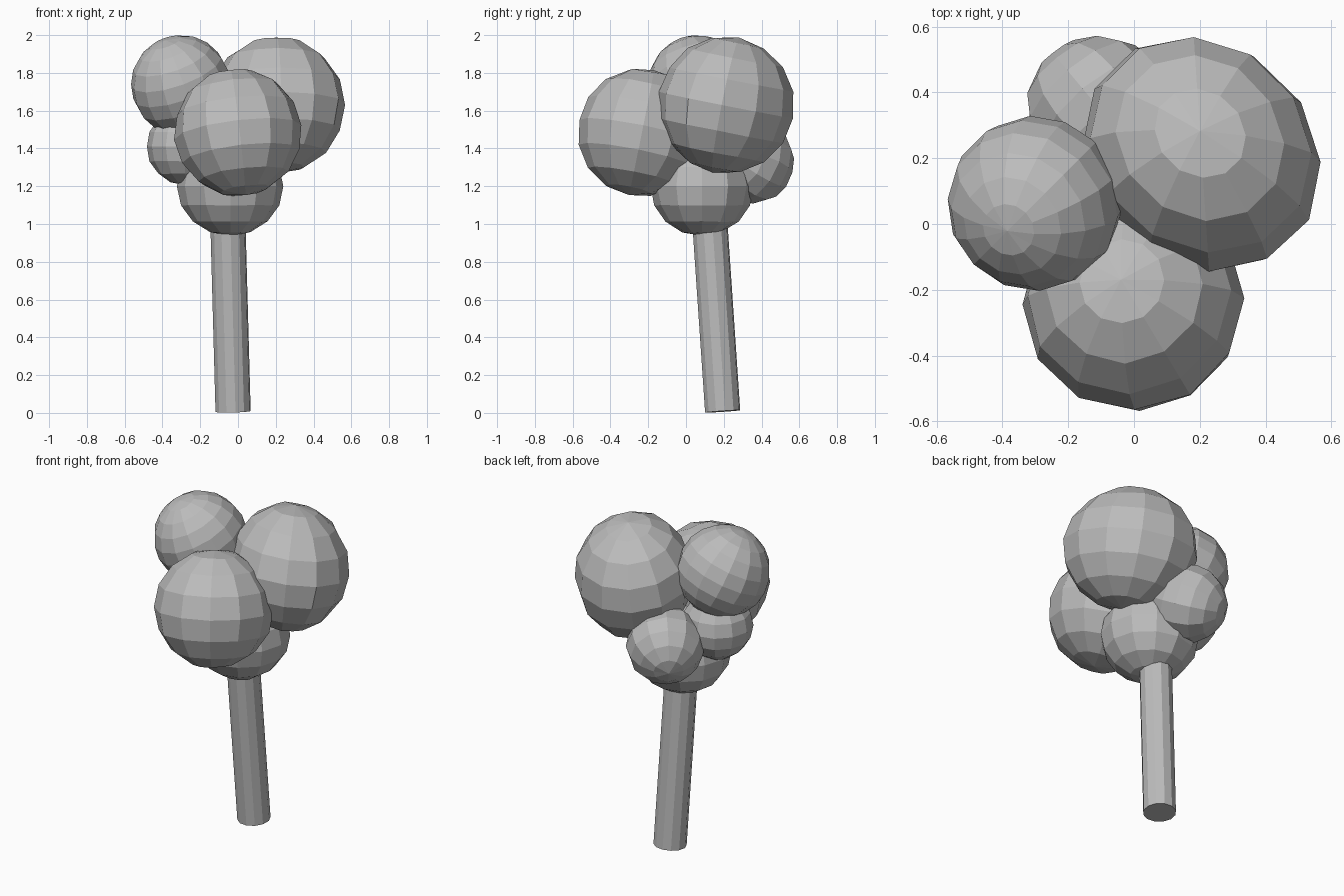
import bpy, bmesh, math, random
from mathutils import Vector, Matrix

random.seed(4)
cube = bpy.data.objects.get("Cube")
if cube:
    bpy.data.objects.remove(cube, do_unlink=True)

# One plain grey for the whole tree
grey = bpy.data.materials.new("plain_grey")
grey.use_nodes = True
color = (0.5, 0.5, 0.5, 1)
grey.diffuse_color = color
grey.node_tree.nodes["Principled BSDF"].inputs["Base Color"].default_value = color


def finish(name, bm):
    mesh = bpy.data.meshes.new(name)
    bm.to_mesh(mesh)
    bm.free()
    mesh.materials.append(grey)
    obj = bpy.data.objects.new(name, mesh)
    bpy.context.collection.objects.link(obj)
    return obj


def aim(direction):
    """Rotation that turns the z axis to the given direction."""
    return Vector(direction).to_track_quat('Z', 'Y').to_matrix().to_4x4()


def foliage(name, center, radii, pole, segments=12, rings=8, rough=0.02, heading=0):
    """Faceted ball: pole tilted, stretched along its heading, vertices pressed in."""
    bm = bmesh.new()
    bmesh.ops.create_uvsphere(bm, u_segments=segments, v_segments=rings, radius=1)
    for v in bm.verts:
        v.co *= 1 - random.uniform(0, rough)
    stretch = Matrix.Rotation(math.radians(heading), 4, 'Z') @ Matrix.Diagonal((*radii, 1))
    bmesh.ops.transform(bm, matrix=Matrix.Translation(center) @ stretch @ aim(pole),
                        verts=bm.verts)
    return finish(name, bm)


# Leaning trunk, its top hidden in the foliage
base, top = Vector((-0.026, 0.194, 0.008)), Vector((-0.056, 0.12, 1.1))
bm = bmesh.new()
bmesh.ops.create_cone(bm, cap_ends=True, segments=12, radius1=0.094,
                      radius2=0.094, depth=(top - base).length)
bmesh.ops.transform(bm, matrix=Matrix.Translation((base + top) / 2) @ aim(top - base),
                    verts=bm.verts)
finish("trunk", bm)

# Foliage balls: name, center, radii, pole direction
foliage("large_foliage", (0.205, 0.212, 1.63), (0.342, 0.39, 0.365), (0.14, 0.14, 1), heading=45)
foliage("front_foliage", (0, -0.235, 1.485), (0.342, 0.342, 0.342), (-0.12, 0.2, 1))
foliage("top_foliage", (-0.302, 0.062, 1.735), (0.267, 0.267, 0.267), (-0.35, -0.35, 1),
        14, 10, 0.01)
foliage("lower_foliage", (-0.04, 0.085, 1.2), (0.284, 0.276, 0.267), (0, 0, 1))
foliage("back_foliage", (-0.105, 0.35, 1.33), (0.226, 0.226, 0.226), (-0.5, 0.6, -0.3))
foliage("side_foliage", (-0.28, 0.09, 1.41), (0.205, 0.205, 0.205), (0, 0, 1))
